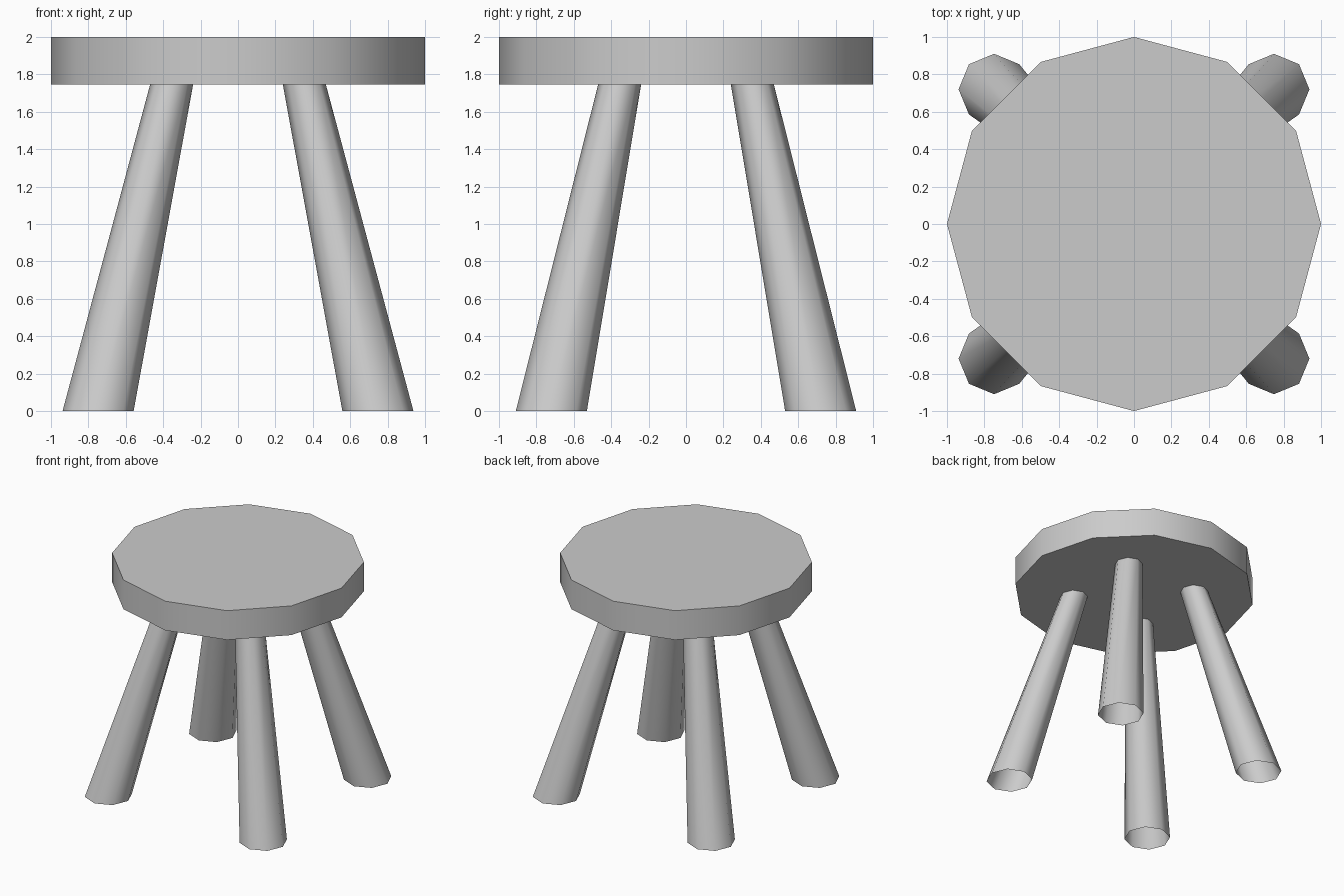
import bpy, bmesh, math
from mathutils import Vector

if "Cube" in bpy.data.objects:
    bpy.data.objects.remove(bpy.data.objects["Cube"])

SEAT_BOTTOM = 1.745


def smooth(obj):
    bpy.ops.object.select_all(action='DESELECT')
    obj.select_set(True)
    bpy.context.view_layer.objects.active = obj
    bpy.ops.object.shade_smooth_by_angle(angle=math.radians(60))


def loft(name, sides, bottom, r0, top, r1, capped):
    """Straight tapered prism between two horizontal rings."""
    bm = bmesh.new()
    rings = []
    for centre, r in ((bottom, r0), (top, r1)):
        ring = []
        for i in range(sides):
            a = math.tau * i / sides
            offset = Vector((r * math.cos(a), r * math.sin(a), 0))
            ring.append(bm.verts.new(Vector(centre) + offset))
        rings.append(ring)
    low, high = rings
    for i in range(sides):
        j = (i + 1) % sides
        bm.faces.new((low[i], low[j], high[j], high[i]))
    if capped:
        bm.faces.new(low[::-1])
        bm.faces.new(high)
    mesh = bpy.data.meshes.new(name)
    bm.to_mesh(mesh)
    bm.free()
    obj = bpy.data.objects.new(name, mesh)
    bpy.context.collection.objects.link(obj)
    smooth(obj)
    return obj


# Seat: twelve-sided slab
loft("seat", 12, (0, 0, SEAT_BOTTOM), 1, (0, 0, 2), 1, True)

# Legs: splayed eight-sided open tubes, narrower at the top
for y_name, sy in (("front", -1), ("back", 1)):
    for x_name, sx in (("left", -1), ("right", 1)):
        loft(f"{y_name}_{x_name}_leg", 8,
             (0.748 * sx, 0.72 * sy, 0), 0.19,
             (0.355 * sx, 0.355 * sy, SEAT_BOTTOM), 0.115, False)
